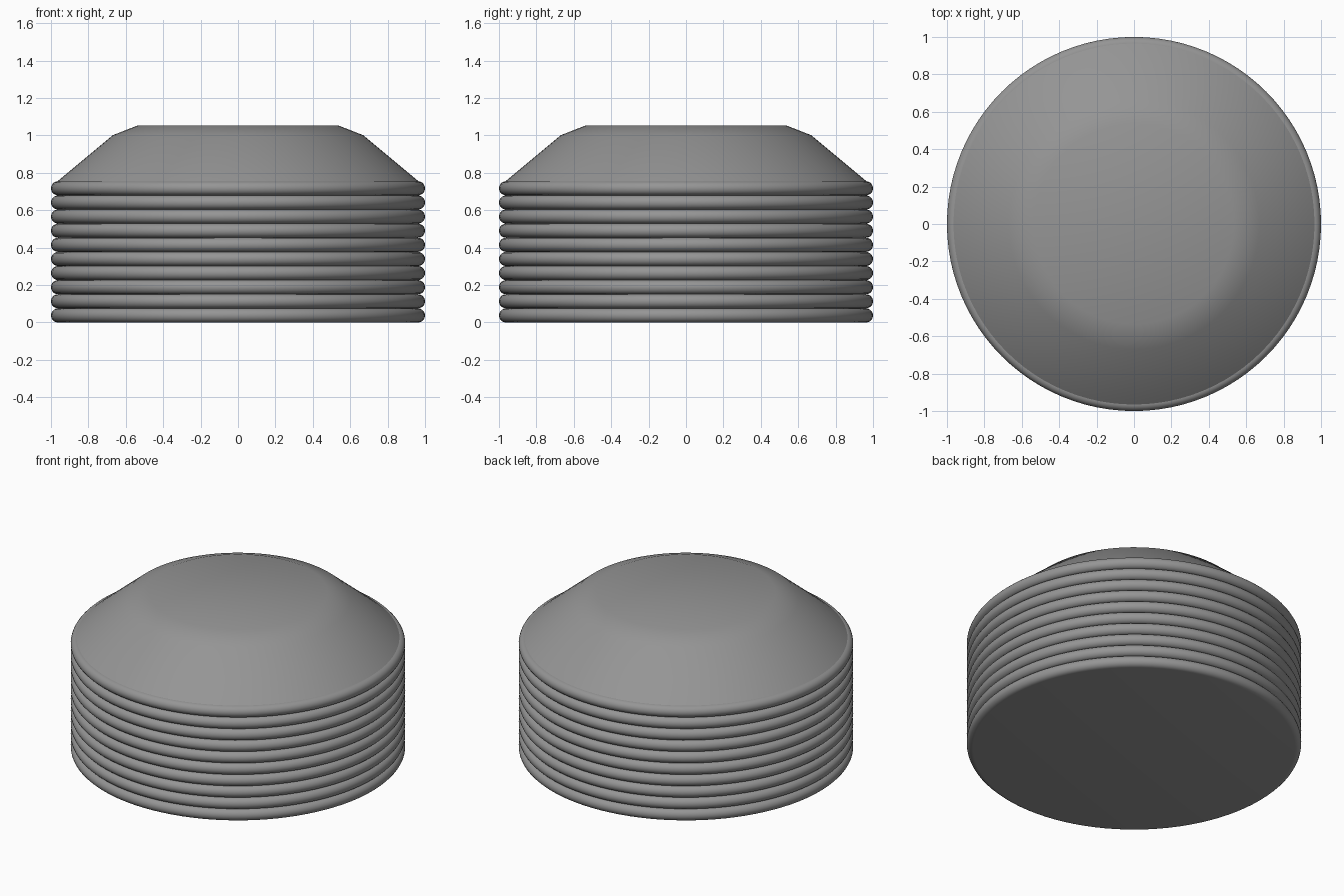
import bpy, bmesh, math

if "Cube" in bpy.data.objects:
    bpy.data.objects.remove(bpy.data.objects["Cube"])

SIDES = 96
DISC_COUNT = 10
PITCH = 0.0755          # height of one disc
EDGE = PITCH / 2        # radius of the rounded rim

grey = bpy.data.materials.new("mid grey")
grey.diffuse_color = (0.30, 0.30, 0.30, 1)
grey.use_nodes = True
grey.node_tree.nodes["Principled BSDF"].inputs["Base Color"].default_value = grey.diffuse_color


def lathe(name, profile, z=0.0):
    """Closed solid turned around z from (radius, height) points, bottom to top."""
    bm = bmesh.new()
    rings = []
    for r, h in profile:
        rings.append([bm.verts.new((r * math.cos(2 * math.pi * i / SIDES),
                                    r * math.sin(2 * math.pi * i / SIDES), h))
                      for i in range(SIDES)])
    for low, high in zip(rings, rings[1:]):
        for i in range(SIDES):
            j = (i + 1) % SIDES
            bm.faces.new((low[i], low[j], high[j], high[i]))
    bm.faces.new(rings[0][::-1])
    bm.faces.new(rings[-1])
    mesh = bpy.data.meshes.new(name)
    bm.to_mesh(mesh)
    bm.free()
    mesh.materials.append(grey)
    obj = bpy.data.objects.new(name, mesh)
    obj.location.z = z
    bpy.context.collection.objects.link(obj)
    bpy.ops.object.select_all(action='DESELECT')
    obj.select_set(True)
    bpy.context.view_layer.objects.active = obj
    bpy.ops.object.shade_smooth_by_angle(angle=math.radians(32))
    return obj


# Stack of discs with half-round rims
rim = []
for k in range(11):
    a = math.pi * (k / 10 - 0.5)
    rim.append((1 - EDGE + EDGE * math.cos(a), EDGE + EDGE * math.sin(a)))
for n in range(DISC_COUNT):
    lathe(f"disc_{n + 1}", rim, n * PITCH)

# Sloped cap with a softened shoulder and flat top
lathe("sloped_cap", [(0.965, 0.0), (0.67, 0.246), (0.535, 0.299)], DISC_COUNT * PITCH)
